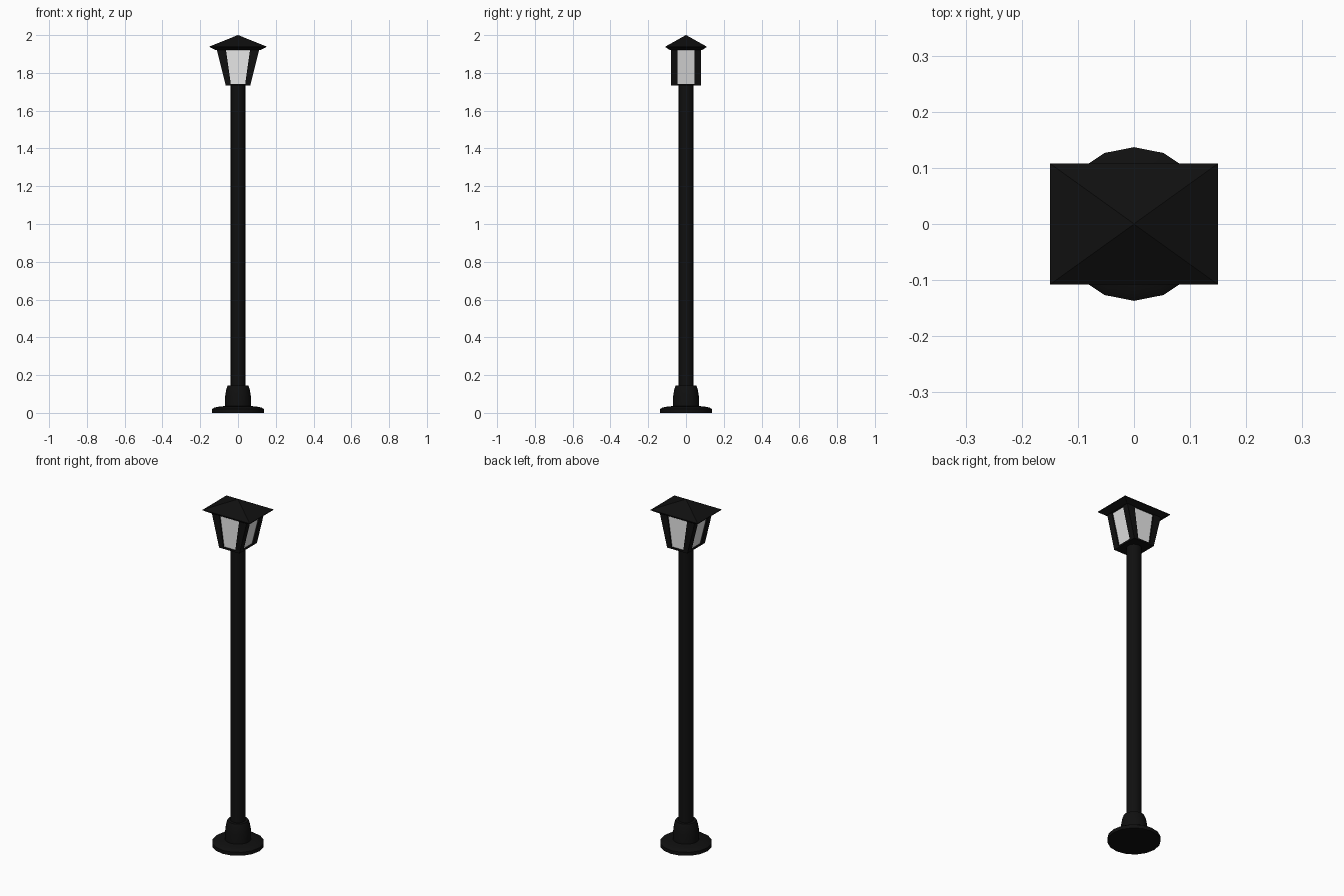
import bpy, bmesh, math

cube = bpy.data.objects.get("Cube")
if cube:
    bpy.data.objects.remove(cube, do_unlink=True)


def material(name, rgb):
    mat = bpy.data.materials.new(name)
    mat.use_nodes = True
    mat.diffuse_color = (*rgb, 1)
    mat.node_tree.nodes["Principled BSDF"].inputs["Base Color"].default_value = (*rgb, 1)
    return mat


black = material("black iron", (0.005, 0.005, 0.005))
pane = material("pale glass", (0.8, 0.8, 0.8))


def finish(name, bm, mat):
    bmesh.ops.recalc_face_normals(bm, faces=bm.faces)
    mesh = bpy.data.meshes.new(name)
    bm.to_mesh(mesh)
    bm.free()
    mesh.materials.append(mat)
    obj = bpy.data.objects.new(name, mesh)
    bpy.context.collection.objects.link(obj)
    return obj


def loft(name, rings, mat):
    """Skin a stack of equal-sized point rings and cap both ends."""
    bm = bmesh.new()
    loops = [[bm.verts.new(p) for p in ring] for ring in rings]
    n = len(loops[0])
    for a, b in zip(loops, loops[1:]):
        for i in range(n):
            j = (i + 1) % n
            bm.faces.new((a[i], a[j], b[j], b[i]))
    bm.faces.new(loops[0])
    bm.faces.new(loops[-1])
    return finish(name, bm, mat)


def circle(r, z, sides=16):
    return [(r * math.sin(math.tau * i / sides), r * math.cos(math.tau * i / sides), z)
            for i in range(sides)]


def rect(x0, x1, y0, y1, z):
    return [(x0, y0, z), (x1, y0, z), (x1, y1, z), (x0, y1, z)]


def centred(x, y, z):
    return rect(-x, x, -y, y, z)


def smooth(obj):
    bpy.ops.object.select_all(action='DESELECT')
    obj.select_set(True)
    bpy.context.view_layer.objects.active = obj
    bpy.ops.object.shade_smooth_by_angle(angle=math.radians(35))


# Stepped round foot and pole
foot = [(0.137, 0), (0.137, 0.02), (0.125, 0.028), (0.1, 0.033), (0.07, 0.036),
        (0.068, 0.09), (0.062, 0.125), (0.055, 0.145)]
smooth(loft("foot", [circle(r, z) for r, z in foot], black))
smooth(loft("pole", [circle(0.039, 0.14), circle(0.039, 1.735)], black))

# Lantern: widens along x only, with a sill, corner posts and recessed panes
BOTTOM, TOP = 1.733, 1.922
WIDE_LOW, WIDE_HIGH, DEEP = 0.065, 0.112, 0.08
loft("lantern_sill", [centred(WIDE_LOW, DEEP, BOTTOM),
                      centred(WIDE_LOW + 0.002, DEEP, BOTTOM + 0.009)], black)
for sx, side in ((-1, "right"), (1, "left")):
    for sy, end in ((-1, "front"), (1, "back")):
        rings = [rect(sx * w * 0.57, sx * w, sy * 0.045, sy * DEEP, z)
                 for w, z in ((WIDE_LOW, BOTTOM), (WIDE_HIGH, TOP))]
        loft(f"{end}_{side}_post", rings, black)
loft("lantern_glass", [centred(WIDE_LOW - 0.008, DEEP - 0.008, BOTTOM + 0.004),
                       centred(WIDE_HIGH - 0.008, DEEP - 0.008, TOP)], pane)

# Pyramid roof with a chamfered eave
loft("roof", [centred(0.118, 0.084, 1.92), centred(0.15, 0.108, 1.936),
              centred(0.15, 0.108, 1.94), centred(0.001, 0.001, 2.0)], black)
